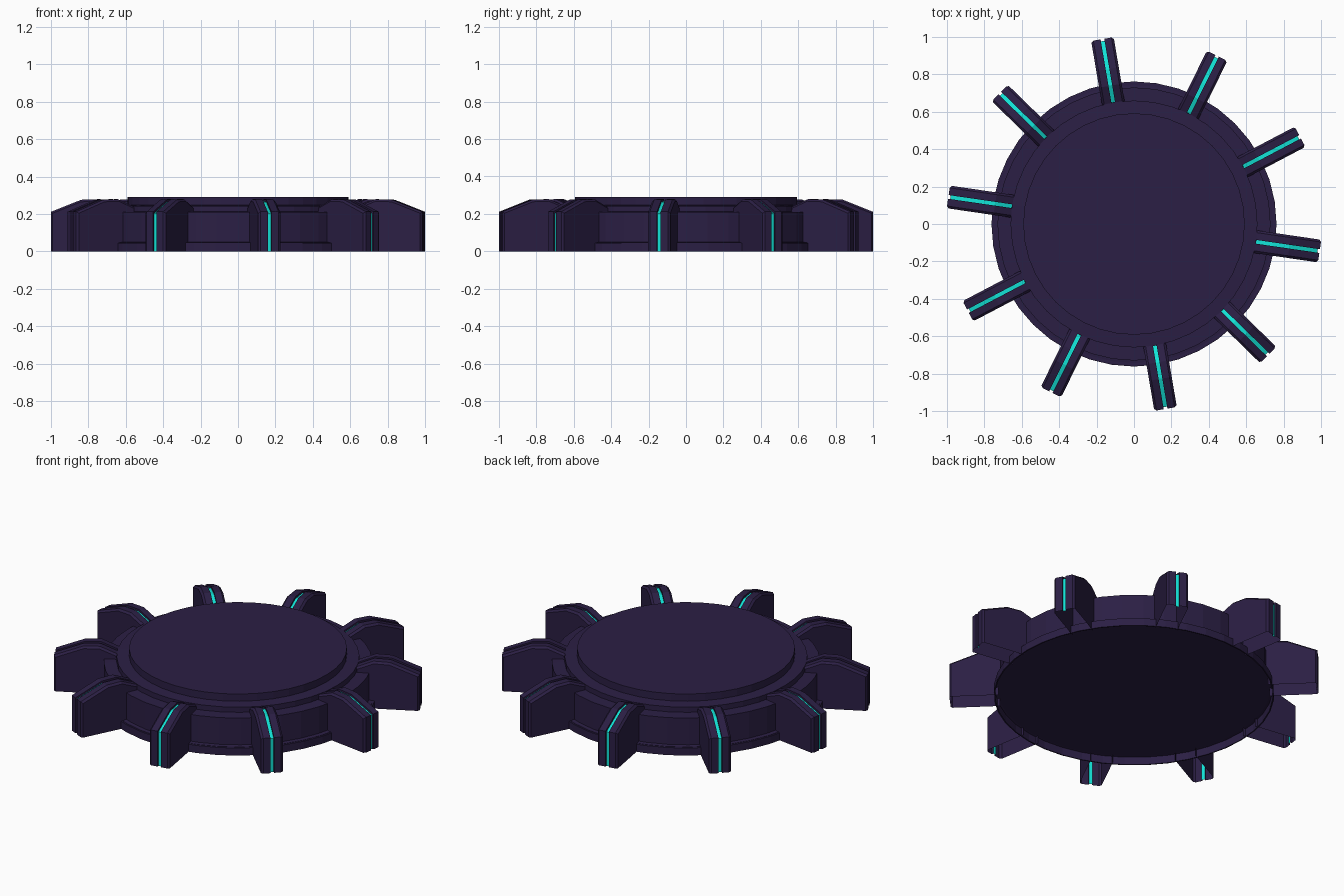
import bpy, bmesh, math
from mathutils import Matrix

if "Cube" in bpy.data.objects:
    bpy.data.objects.remove(bpy.data.objects["Cube"])


def material(name, rgb):
    m = bpy.data.materials.new(name)
    m.diffuse_color = (*rgb, 1)
    m.use_nodes = True
    m.node_tree.nodes["Principled BSDF"].inputs["Base Color"].default_value = m.diffuse_color
    return m


purple = material("dark_purple", (0.024, 0.0135, 0.058))
teal = material("teal", (0.006, 0.77, 0.68))


def finish(name, bm, mats):
    me = bpy.data.meshes.new(name)
    bm.to_mesh(me)
    bm.free()
    for m in mats:
        me.materials.append(m)
    ob = bpy.data.objects.new(name, me)
    bpy.context.collection.objects.link(ob)
    return ob


# Hub: stepped turned profile (radius, height), with a recessed underside
SIDES = 40
profile = [(0.73, 0.048), (0.755, 0.048), (0.755, 0), (0.762, 0), (0.762, 0.045),
           (0.73, 0.05), (0.73, 0.21), (0.66, 0.212), (0.66, 0.243),
           (0.592, 0.247), (0.592, 0.29)]
bm = bmesh.new()
rings = [[bm.verts.new((r * math.cos(2 * math.pi * i / SIDES),
                        r * math.sin(2 * math.pi * i / SIDES), z))
          for i in range(SIDES)] for r, z in profile]
for a, b in zip(rings, rings[1:]):
    for i in range(SIDES):
        j = (i + 1) % SIDES
        bm.faces.new((a[i], a[j], b[j], b[i]))
bm.faces.new(rings[0][::-1])
bm.faces.new(rings[-1])
finish("hub", bm, [purple])

# Fin: open-bottomed shell, edge path (radius, height) from inside to outside
START = [(0.735, 0), (0.735, 0.05), (0.65, 0.05)]
outer = START + [(0.65, 0.237), (0.75, 0.279), (0.84, 0.276), (1.003, 0.212), (1.003, 0)]
inset = START + [(0.66, 0.23), (0.752, 0.268), (0.838, 0.265), (0.993, 0.204), (0.993, 0)]
groove = START + [(0.66, 0.229), (0.752, 0.267), (0.838, 0.264), (0.992, 0.203), (0.992, 0)]
rows = [(-0.061, inset), (-0.049, outer), (-0.01, outer), (-0.01, groove),
        (0.01, groove), (0.01, outer), (0.049, outer), (0.061, inset)]


def add_fin(index, angle):
    bm = bmesh.new()
    grid = [[bm.verts.new((r, y, z)) for r, z in path] for y, path in rows]
    for k in range(len(rows) - 1):
        for i in range(2, len(outer) - 1):
            a, b = grid[k], grid[k + 1]
            f = bm.faces.new((a[i], a[i + 1], b[i + 1], b[i]))
            f.material_index = 1 if k == 3 else 0   # stripe in the groove
    bm.faces.new(grid[0])
    bm.faces.new(grid[-1][::-1])
    bmesh.ops.remove_doubles(bm, verts=bm.verts, dist=0.00001)
    bmesh.ops.recalc_face_normals(bm, faces=bm.faces)
    # The shell is open, so check that its sides face outwards
    bm.faces.ensure_lookup_table()
    if any(f.normal.y * f.calc_center_median().y < 0 and
           abs(f.calc_center_median().y) > 0.06 for f in bm.faces):
        bmesh.ops.reverse_faces(bm, faces=bm.faces)
    bmesh.ops.transform(bm, matrix=Matrix.Rotation(angle, 4, 'Z'), verts=bm.verts)
    finish(f"fin_{index + 1}", bm, [purple, teal])


for n in range(10):
    add_fin(n, math.radians(-8.3 + 36 * n))
